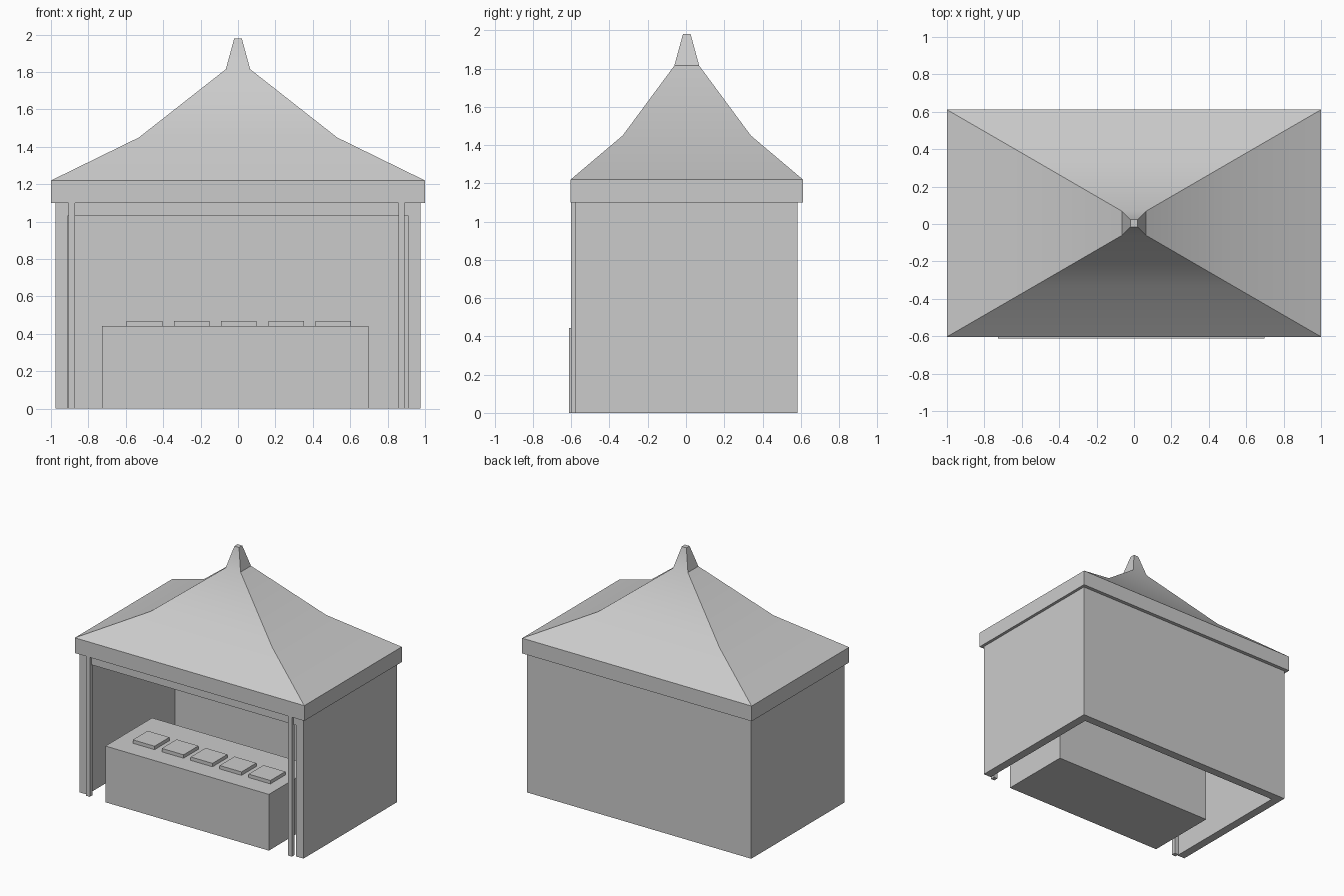
import bpy, bmesh, math

if "Cube" in bpy.data.objects:
    bpy.data.objects.remove(bpy.data.objects["Cube"])


def make_object(name, bm):
    bmesh.ops.recalc_face_normals(bm, faces=bm.faces)
    mesh = bpy.data.meshes.new(name)
    bm.to_mesh(mesh)
    bm.free()
    obj = bpy.data.objects.new(name, mesh)
    bpy.context.collection.objects.link(obj)
    return obj


def box_bm(x0, x1, y0, y1, z0, z1):
    bm = bmesh.new()
    bmesh.ops.create_cube(bm, size=1)
    for v in bm.verts:
        v.co.x = x1 if v.co.x > 0 else x0
        v.co.y = y1 if v.co.y > 0 else y0
        v.co.z = z1 if v.co.z > 0 else z0
    return bm


def box(name, *bounds):
    return make_object(name, box_bm(*bounds))


# Canopy: valance, two roof slopes and finial, as stacked rectangular rings
YC = 0.004
rings = [  # half width, half depth, height
    (1.0, 0.607, 1.10),
    (1.0, 0.607, 1.22),
    (0.53, 0.335, 1.45),
    (0.065, 0.065, 1.815),
    (0.02, 0.02, 1.98),
]
bm = bmesh.new()
loops = [[bm.verts.new((sx * hx, YC + sy * hy, z))
          for sx, sy in ((-1, -1), (1, -1), (1, 1), (-1, 1))]
         for hx, hy, z in rings]
for low, high in zip(loops, loops[1:]):
    for i in range(4):
        j = (i + 1) % 4
        bm.faces.new((low[i], low[j], high[j], high[i]))
bm.faces.new(loops[0][::-1])
bm.faces.new(loops[-1])
canopy = make_object("canopy_roof", bm)
bpy.context.view_layer.objects.active = canopy
canopy.select_set(True)
bpy.ops.object.shade_smooth_by_angle(angle=math.radians(30))
canopy.select_set(False)

# Walls: a box open at the front and the bottom, thickened inwards
bm = box_bm(-0.977, 0.977, -0.58, 0.583, 0, 1.10)
bmesh.ops.recalc_face_normals(bm, faces=bm.faces)
bm.normal_update()
open_sides = [f for f in bm.faces if f.normal.y < -0.5 or f.normal.z < -0.5]
bmesh.ops.delete(bm, geom=open_sides, context='FACES')
mesh = bpy.data.meshes.new("tent_walls")
bm.to_mesh(mesh)
bm.free()
walls = bpy.data.objects.new("tent_walls", mesh)
bpy.context.collection.objects.link(walls)
solid = walls.modifiers.new("thickness", 'SOLIDIFY')
solid.thickness = 0.067
solid.offset = -1
solid.use_even_offset = True

# Front poles
box("left_pole", -0.907, -0.872, -0.60, -0.565, 0, 1.11)
box("right_pole", 0.858, 0.89, -0.60, -0.565, 0, 1.11)

# Counter with five flat goods on top
box("counter", -0.728, 0.697, -0.611, -0.03, 0, 0.443)
for i in range(5):
    x = -0.50 + i * 0.2525
    box(f"goods_{i + 1}", x - 0.095, x + 0.095, -0.46, -0.275, 0.44, 0.47)
